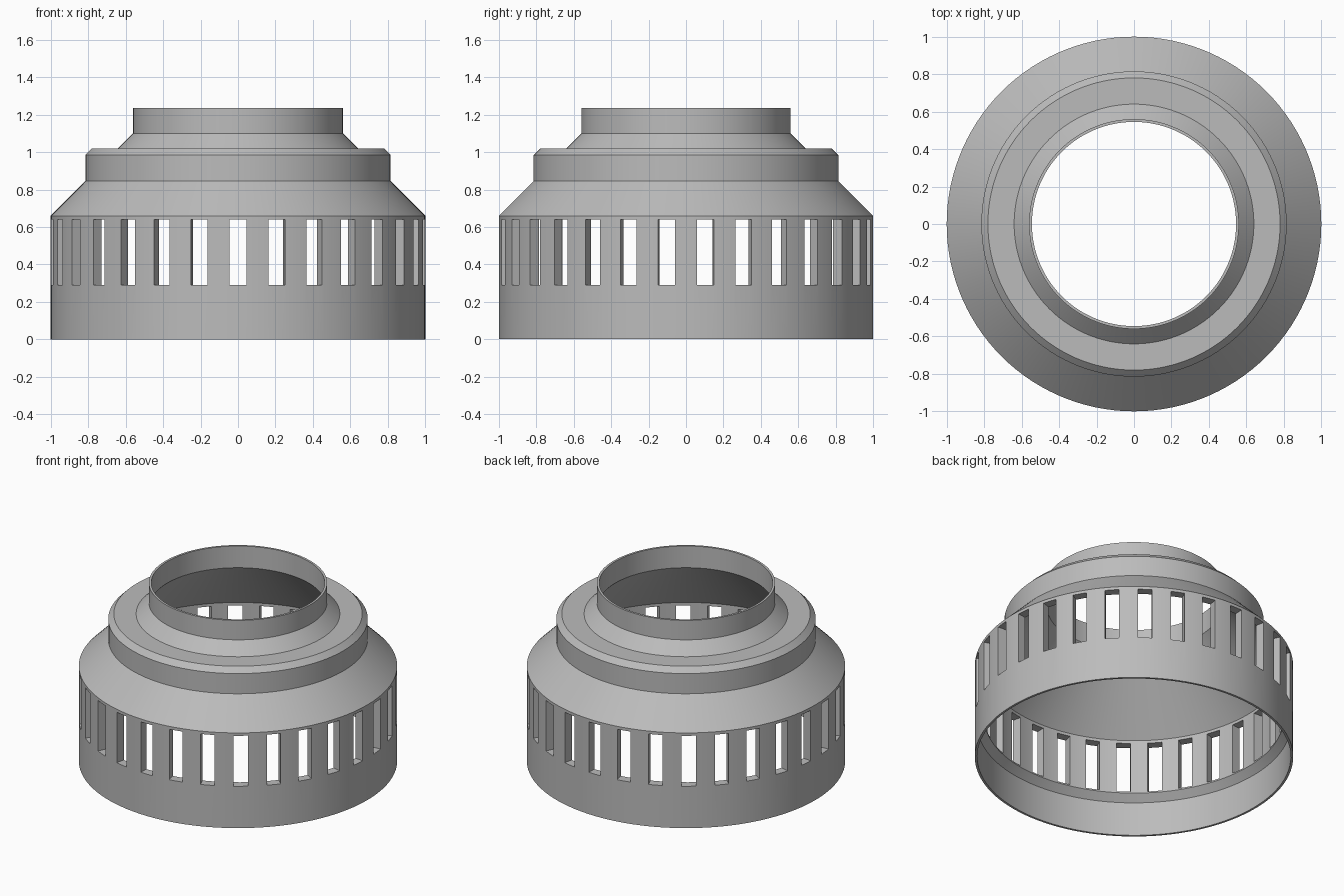
import bpy, bmesh
from math import radians
from mathutils import Matrix, Vector

cube = bpy.data.objects.get("Cube")
if cube:
    bpy.data.objects.remove(cube, do_unlink=True)

SEGMENTS = 120
SLOTS = 30

grey = bpy.data.materials.new("plain grey")
grey.use_nodes = True
colour = (0.5, 0.5, 0.5, 1)
grey.diffuse_color = colour
grey.node_tree.nodes["Principled BSDF"].inputs["Base Color"].default_value = colour


def add_object(name, bm):
    bmesh.ops.recalc_face_normals(bm, faces=bm.faces)
    mesh = bpy.data.meshes.new(name)
    bm.to_mesh(mesh)
    bm.free()
    mesh.materials.append(grey)
    obj = bpy.data.objects.new(name, mesh)
    bpy.context.collection.objects.link(obj)
    return obj


# Closed wall section as (radius, height): outside going up, inside coming down
section = [
    (1.0, 0), (1.0, 0.66), (0.815, 0.845), (0.815, 0.985), (0.78, 1.02),
    (0.64, 1.02), (0.56, 1.10), (0.56, 1.235),
    (0.545, 1.235), (0.545, 1.085), (0.94, 0.66), (0.94, 0.28),
    (0.985, 0.235), (0.985, 0),
]

# Turned housing
bm = bmesh.new()
verts = [bm.verts.new((r, 0, z)) for r, z in section]
edges = [bm.edges.new((a, b)) for a, b in zip(verts, verts[1:] + verts[:1])]
bmesh.ops.spin(bm, geom=verts + edges, cent=(0, 0, 0), axis=(0, 0, 1),
               angle=radians(360), steps=SEGMENTS, use_merge=True)
bmesh.ops.remove_doubles(bm, verts=bm.verts, dist=0.0001)
housing = add_object("vented_housing", bm)

# Ring of radial slot cutters, one centred on the front
bm = bmesh.new()
for i in range(SLOTS):
    turn = Matrix.Rotation(radians(360 * i / SLOTS), 4, "Z")
    place = Matrix.Translation(Vector((0, -1, 0.465)))
    size = Matrix.Diagonal((0.09, 0.3, 0.35, 1))
    bmesh.ops.create_cube(bm, size=1, matrix=turn @ place @ size)
cutter = add_object("slot_cutter", bm)
cutter.hide_render = True

# Cut the slots, then smooth the curved walls
cut = housing.modifiers.new("slots", "BOOLEAN")
cut.operation = "DIFFERENCE"
cut.solver = "EXACT"
cut.object = cutter
bpy.ops.object.select_all(action="DESELECT")
housing.select_set(True)
bpy.context.view_layer.objects.active = housing
bpy.ops.object.modifier_apply(modifier=cut.name)
bpy.data.objects.remove(cutter, do_unlink=True)
bpy.ops.object.shade_smooth_by_angle(angle=radians(30))
